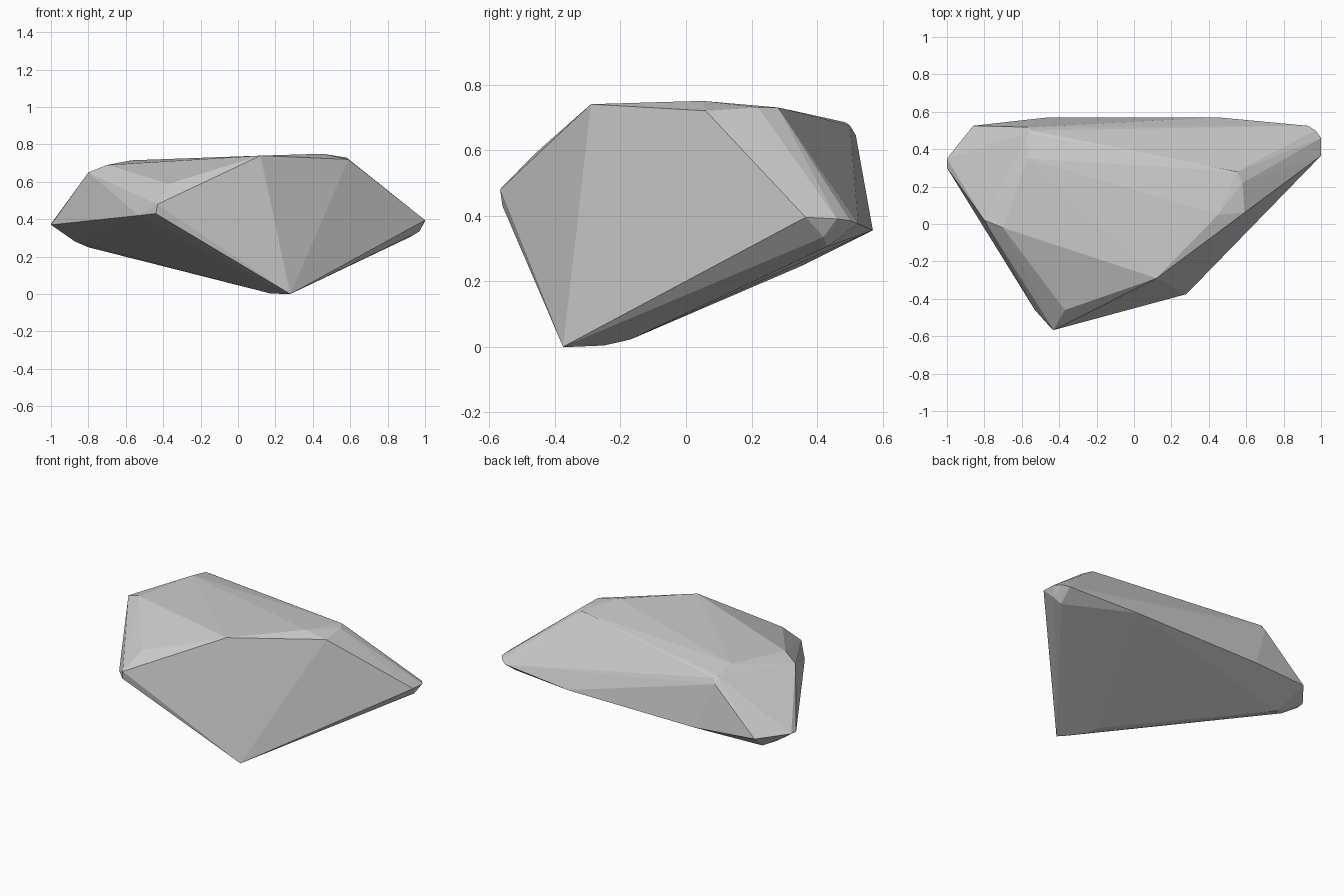
import bpy, bmesh

# Corner points of the faceted boulder, grouped by region
crown = [(.12, -.29, .74), (.59, .06, .72), (.45, .05, .75), (.55, .28, .73),
         (.58, .22, .73), (-.57, .35, .715), (-.57, .485, .685), (-.55, .50, .675),
         (-.57, .518, .645), (-.70, -.02, .69), (-.80, .02, .65)]
front_nose = [(-.43, -.567, .48), (-.44, -.56, .43), (-.37, -.46, .59),
              (-.53, -.46, .42)]
right_tip = [(1, .365, .395), (1, .46, .39), (.97, .50, .385), (.93, .525, .375),
             (.97, .42, .335), (.92, .43, .305)]
left_tip = [(-1, .30, .37), (-1, .35, .375), (-.86, .525, .37),
            (-.87, .31, .28), (-.80, .36, .25)]
back_edge = [(.45, .57, .355), (-.46, .57, .355)]
foot = [(.28, -.375, 0), (.25, -.345, 0), (.17, -.25, .004), (.13, -.17, .022)]

# Boulder: convex hull of the corners, flat shaded
bm = bmesh.new()
for p in crown + front_nose + right_tip + left_tip + back_edge + foot:
    bm.verts.new(p)
bmesh.ops.convex_hull(bm, input=bm.verts[:])
bmesh.ops.delete(bm, geom=[v for v in bm.verts if not v.link_faces], context='VERTS')
bmesh.ops.recalc_face_normals(bm, faces=bm.faces[:])
mesh = bpy.data.meshes.new("boulder")
bm.to_mesh(mesh)
bm.free()
boulder = bpy.data.objects.new("boulder", mesh)
bpy.context.collection.objects.link(boulder)
